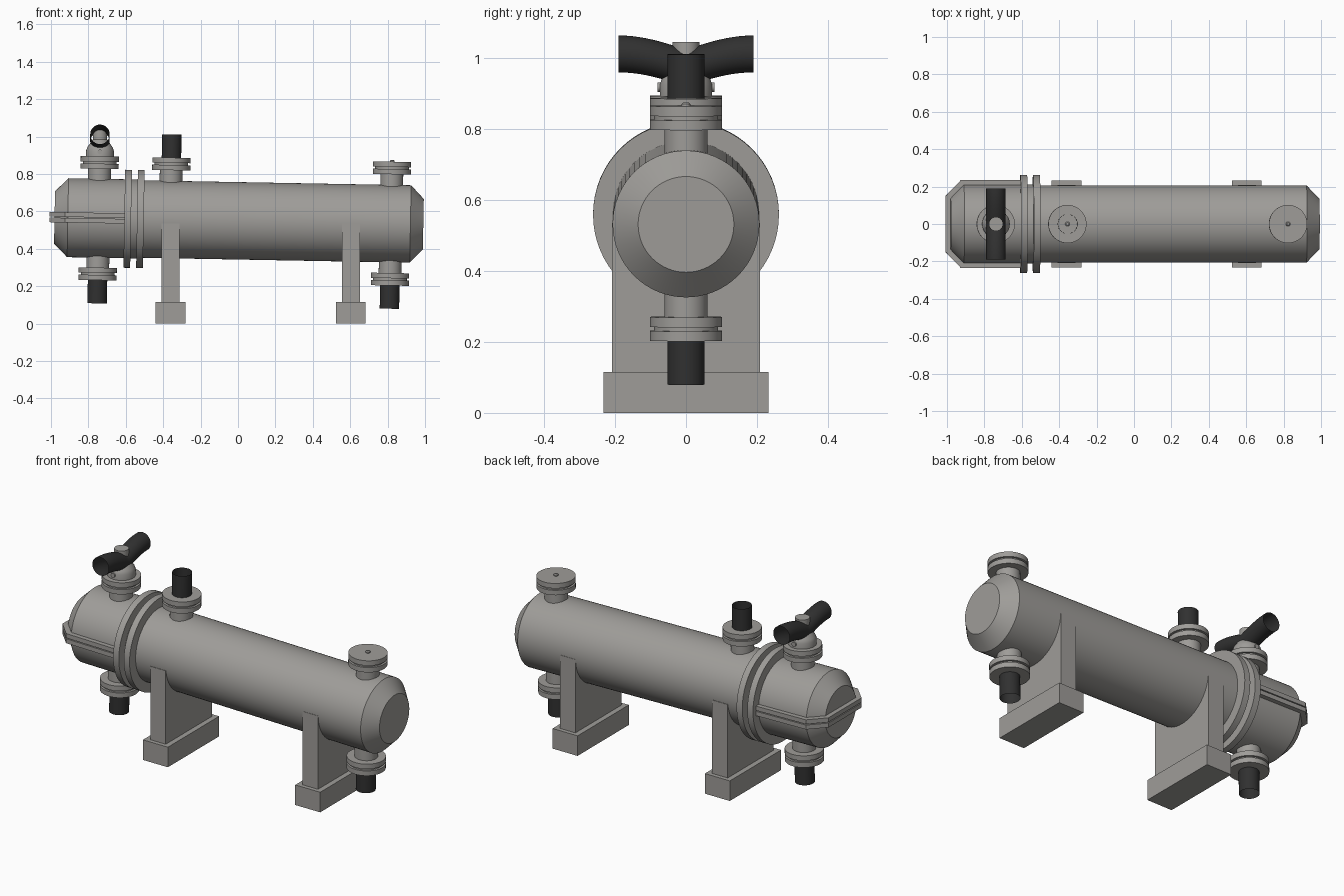
import bpy, bmesh, math
from mathutils import Matrix, Vector

if "Cube" in bpy.data.objects:
    bpy.data.objects.remove(bpy.data.objects["Cube"])

SEG = 64


def material(name, rgb):
    m = bpy.data.materials.new(name)
    m.diffuse_color = (*rgb, 1)
    m.use_nodes = True
    m.node_tree.nodes["Principled BSDF"].inputs["Base Color"].default_value = m.diffuse_color
    return m


STEEL = material("grey steel", (0.345, 0.335, 0.318))
RUBBER = material("black pipe", (0.03, 0.03, 0.03))

# The whole vessel leans slightly down towards +x
TILT = Matrix.Translation((0, 0, 0.5495)) @ Matrix.Rotation(math.radians(1.05), 4, 'Y')
ALONG_X = Matrix.Rotation(math.radians(90), 4, 'Y')


def finish(bm, name, mat, matrix=Matrix(), smooth=True):
    me = bpy.data.meshes.new(name)
    bm.to_mesh(me)
    bm.free()
    me.transform(matrix)
    me.materials.append(mat)
    ob = bpy.data.objects.new(name, me)
    bpy.context.collection.objects.link(ob)
    if smooth:
        bpy.ops.object.select_all(action='DESELECT')
        bpy.context.view_layer.objects.active = ob
        ob.select_set(True)
        bpy.ops.object.shade_smooth_by_angle(angle=math.radians(30))
    return ob


def skin(bm, rings):
    for a, b in zip(rings, rings[1:]):
        for i in range(SEG):
            j = (i + 1) % SEG
            bm.faces.new((a[i], a[j], b[j], b[i]))


def lathe(name, profile, mat, matrix, caps=True):
    """Turn a list of (radius, height) about the local z axis."""
    bm = bmesh.new()
    rings = [[bm.verts.new((r * math.cos(2 * math.pi * i / SEG),
                            r * math.sin(2 * math.pi * i / SEG), h))
              for i in range(SEG)] for r, h in profile]
    skin(bm, rings)
    if caps:
        bm.faces.new(rings[0][::-1])
        bm.faces.new(rings[-1])
    return finish(bm, name, mat, matrix)


def box(name, x0, x1, y, z0, z1):
    bm = bmesh.new()
    bmesh.ops.create_cube(bm, size=1)
    bmesh.ops.scale(bm, vec=(x1 - x0, 2 * y, z1 - z0), verts=bm.verts)
    bmesh.ops.translate(bm, vec=((x0 + x1) / 2, 0, (z0 + z1) / 2), verts=bm.verts)
    return finish(bm, name, STEEL, smooth=False)


# Main shell and channel head
lathe("shell", [(0.207, -0.54), (0.207, 0.922), (0.135, 0.991)], STEEL, TILT @ ALONG_X)
lathe("channel_head", [(0.14, -0.981), (0.211, -0.91), (0.211, -0.53)], STEEL, TILT @ ALONG_X)
for k, x in enumerate((-0.608, -0.54)):
    lathe(f"body_flange_{k}", [(0.262, x), (0.262, x + 0.036)], STEEL, TILT @ ALONG_X)

# Split plates running round the channel head
half = [(-0.6, 0.235), (-0.925, 0.235), (-1.008, 0.15)]
outline = half + [(x, -y) for x, y in reversed(half)]
for k, (z0, z1) in enumerate(((-0.026, -0.001), (0.004, 0.029))):
    bm = bmesh.new()
    face = bm.faces.new([bm.verts.new((x, y, z0)) for x, y in outline])
    up = bmesh.ops.extrude_face_region(bm, geom=[face])["geom"]
    bmesh.ops.translate(bm, vec=(0, 0, z1 - z0),
                        verts=[v for v in up if isinstance(v, bmesh.types.BMVert)])
    bmesh.ops.recalc_face_normals(bm, faces=bm.faces)
    finish(bm, f"split_plate_{k}", STEEL, TILT, smooth=False)


# Flanged nozzles, each with a centre bolt and optional open pipe
def nozzle(name, x, down=False, pipe=True):
    m = TILT @ Matrix.Translation((x, 0, 0))
    if down:
        m = m @ Matrix.Rotation(math.pi, 4, 'X')
    lathe(name + "_neck", [(0.061, 0.15), (0.061, 0.27)], STEEL, m)
    lathe(name + "_flange", [(0.102, 0.264), (0.102, 0.292), (0.09, 0.292), (0.09, 0.303),
                             (0.102, 0.303), (0.102, 0.331)], STEEL, m)
    lathe(name + "_bolt", [(0.012, 0.33), (0.012, 0.337), (0.007, 0.341)], STEEL, m)
    if pipe:
        lathe(name + "_pipe", [(0.052, 0.329), (0.052, 0.455)], RUBBER, m, caps=False)


nozzle("head_top_nozzle", -0.745, pipe=False)
nozzle("head_bottom_nozzle", -0.745, down=True)
nozzle("shell_top_nozzle", -0.362)
nozzle("shell_bottom_nozzle", 0.818, down=True)
nozzle("shell_vent_nozzle", 0.818, pipe=False)

# Tee body on the head, with a small bolt on either side
TEE = Matrix.Translation((-0.738, 0, 0))
lathe("tee_body", [(0.074, 0.89), (0.074, 0.925), (0.068, 0.942), (0.052, 0.965),
                   (0.038, 0.985), (0.038, 1.045)], STEEL, TEE)
lathe("tee_bolt", [(0.013, -0.08), (0.013, 0.08)], STEEL,
      TEE @ Matrix.Translation((0, 0, 0.918)) @ Matrix.Rotation(math.radians(90), 4, 'X'))

# Upswept open tee pipe running across
bm = bmesh.new()
rings = []
for s in range(-10, 11):
    t = s / 10
    zc = 0.972 + 0.04 * math.sin(abs(t) * math.pi / 2)
    rings.append([bm.verts.new((0.052 * math.sin(2 * math.pi * i / SEG), 0.19 * t,
                                zc + 0.052 * math.cos(2 * math.pi * i / SEG)))
                  for i in range(SEG)])
skin(bm, rings)
bmesh.ops.recalc_face_normals(bm, faces=bm.faces)
finish(bm, "tee_pipe", RUBBER, TEE)

# Saddle supports
for side, x in (("left", -0.361), ("right", 0.604)):
    box(side + "_saddle_foot", x - 0.079, x + 0.079, 0.232, 0, 0.115)
    box(side + "_saddle_leg", x - 0.049, x + 0.049, 0.2085, 0.11, 0.535)
